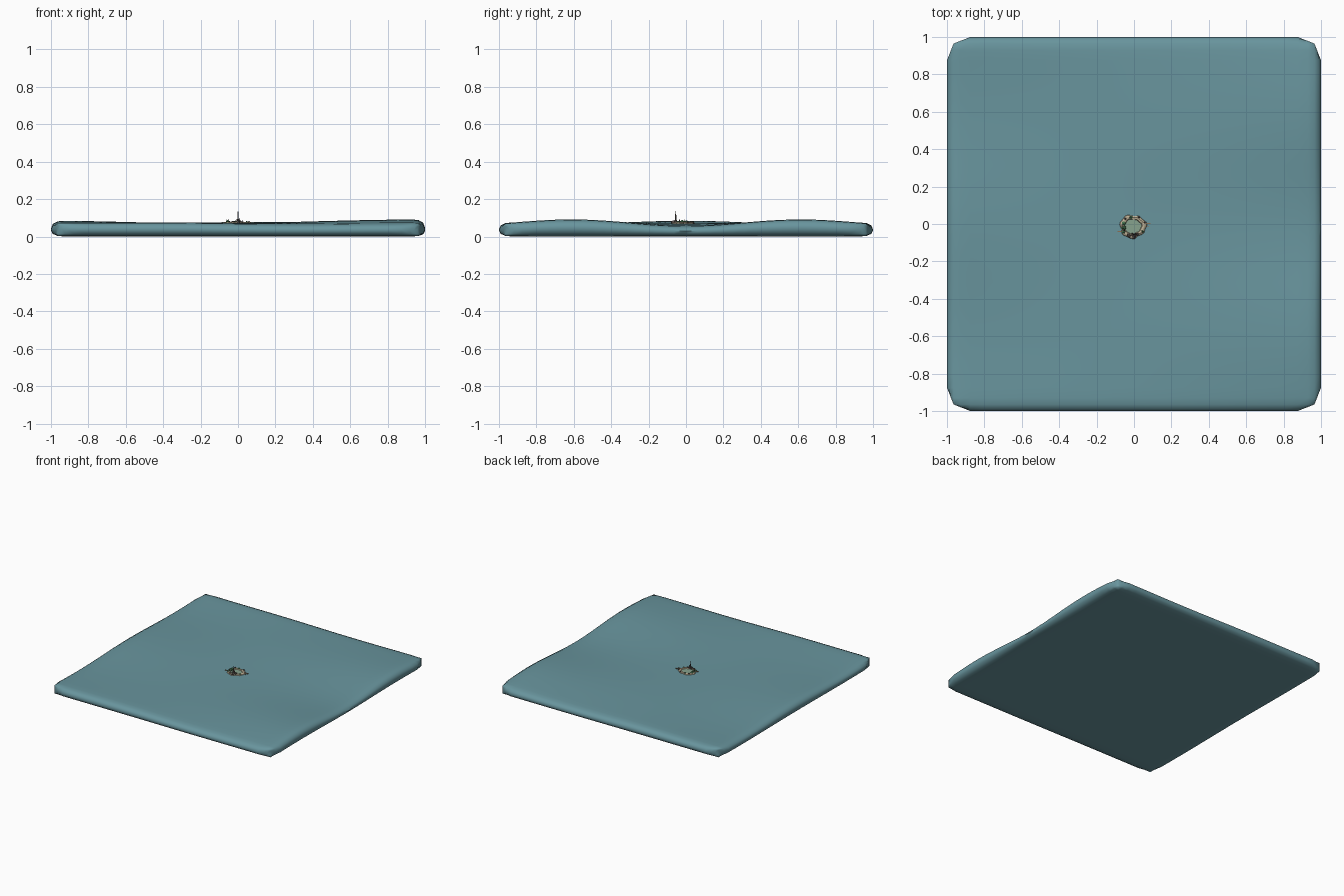
import bpy, bmesh, math, random
from mathutils import Vector, Matrix

if "Cube" in bpy.data.objects:
    bpy.data.objects.remove(bpy.data.objects["Cube"])

random.seed(4)


def material(name, rgb):
    m = bpy.data.materials.new(name)
    m.diffuse_color = (*rgb, 1)
    m.use_nodes = True
    m.node_tree.nodes["Principled BSDF"].inputs["Base Color"].default_value = m.diffuse_color
    return m


WATER = material("water", (0.14, 0.30, 0.34))
SAND = material("sand", (0.50, 0.43, 0.30))
ROCK = material("rock", (0.10, 0.08, 0.07))
GREEN = material("foliage", (0.06, 0.18, 0.08))
WOOD = material("wood", (0.25, 0.16, 0.09))
LAGOON = material("lagoon", (0.24, 0.36, 0.27))


def finish(name, bm, mat, angle=None):
    bmesh.ops.recalc_face_normals(bm, faces=bm.faces)
    me = bpy.data.meshes.new(name)
    bm.to_mesh(me)
    bm.free()
    me.materials.append(mat)
    ob = bpy.data.objects.new(name, me)
    bpy.context.collection.objects.link(ob)
    if angle:
        bpy.context.view_layer.objects.active = ob
        ob.select_set(True)
        bpy.ops.object.shade_smooth_by_angle(angle=math.radians(angle))
        ob.select_set(False)
    return ob


def swell(x, y):
    # gentle waves: a dip between two crests on the +x side, opposite on the -x side
    r = ((x + 1) / 2) ** 2
    l = ((1 - x) / 2) ** 2
    c = math.cos(math.tau * y / 1.2)
    return (0.072 + 0.004 * x * x - 0.017 * r * c + 0.008 * l * c
            + 0.0025 * math.sin(5 * (x + 0.6 * y)) * (1 - 0.3 * x * x))


# water slab: wavy top sheet and flat bottom sheet meeting at a rounded rim
bm = bmesh.new()
inner = [i / 16 for i in range(-14, 15)]
coords = [-1, -0.99, -0.965, -0.93] + inner + [0.93, 0.965, 0.99, 1]
n = len(coords)


def slab_point(x, y, top):
    d = max(abs(x), abs(y))
    t = max(0, (d - 0.875) / 0.125)
    f = math.sqrt(1 - t ** 5)
    lo, hi = sorted((abs(x), abs(y)))
    s = max(1, (0.035 * lo + 0.09 * hi) / 0.1206)      # clipped corners
    h = swell(x, y)
    rim = 0.5 * h
    z = rim + (h - rim) * f if top else rim * (1 - f)
    return (x / s, y / s, z)


for top in (True, False):
    vs = [[bm.verts.new(slab_point(x, y, top)) for y in coords] for x in coords]
    for i in range(n - 1):
        for j in range(n - 1):
            q = (vs[i][j], vs[i + 1][j], vs[i + 1][j + 1], vs[i][j + 1])
            bm.faces.new(q)
bmesh.ops.remove_doubles(bm, verts=bm.verts, dist=0.0005)
finish("water_slab", bm, WATER, 60)

# sandy ring island with an uneven shoreline
CX, CY, Z0 = -0.006, -0.013, 0.07


def shore(a, k=1.0):
    w = 1 + 0.05 * math.sin(3 * a + 1) + 0.05 * math.sin(7 * a)
    return CX + 0.072 * k * w * math.cos(a), CY + 0.063 * k * w * math.sin(a)


bm = bmesh.new()
section = [(1.03, -0.008), (0.95, 0.004), (0.82, 0.008), (0.65, 0.006), (0.52, -0.008)]
N = 36
rings = []
for i in range(N):
    a = math.tau * i / N
    rings.append([bm.verts.new((*shore(a, k), Z0 + z + random.uniform(-0.001, 0.001)))
                  for k, z in section])
for i in range(N):
    p, q = rings[i], rings[(i + 1) % N]
    for j in range(len(section)):
        m = (j + 1) % len(section)
        bm.faces.new((p[j], p[m], q[m], q[j]))
finish("sand_ring", bm, SAND)

# shallow pool inside the ring
bm = bmesh.new()
bm.faces.new([bm.verts.new((*shore(math.tau * i / N, 0.62), Z0 + 0.002)) for i in range(N)])
finish("lagoon", bm, LAGOON)


def lumps(name, mat, spots):
    # faceted boulders or bushes: angle, ring fraction, radius, height
    bm = bmesh.new()
    for deg, k, r, h in spots:
        x, y = shore(math.radians(deg), k)
        g = bmesh.ops.create_icosphere(bm, subdivisions=1, radius=1,
                matrix=Matrix.Translation((x, y, Z0 + 0.005)) @ Matrix.Diagonal((r, r, h, 1)))
        for v in g["verts"]:
            v.co += Vector([random.uniform(-0.2, 0.2) * r for _ in range(3)])
    finish(name, bm, mat)


lumps("rocks", ROCK, [(250, 0.8, 0.012, 0.010), (275, 0.8, 0.015, 0.012), (295, 0.8, 0.011, 0.009),
                      (20, 0.9, 0.007, 0.008), (60, 0.9, 0.007, 0.006), (130, 0.85, 0.009, 0.008)])
lumps("bushes", GREEN, [(160, 0.7, 0.012, 0.011), (190, 0.75, 0.013, 0.012), (215, 0.8, 0.010, 0.010),
                        (100, 0.8, 0.009, 0.008), (330, 0.85, 0.008, 0.008)])


def spike(bm, x, y, r, base, tip):
    bmesh.ops.create_cone(bm, cap_ends=True, segments=6, radius1=r, radius2=r * 0.2,
                          depth=tip - base, matrix=Matrix.Translation((x, y, (base + tip) / 2)))


# tall spire near the front with smaller pinnacles
bm = bmesh.new()
spike(bm, 0.0, -0.055, 0.0065, 0.068, 0.136)
spike(bm, 0.009, -0.053, 0.006, 0.068, 0.100)
spike(bm, -0.010, -0.052, 0.006, 0.068, 0.094)
spike(bm, -0.052, -0.035, 0.005, 0.068, 0.093)
spike(bm, -0.060, -0.010, 0.004, 0.068, 0.090)
spike(bm, 0.025, -0.050, 0.004, 0.068, 0.088)
finish("spires", bm, ROCK)

# small jetties reaching out from the shore
bm = bmesh.new()
for x, y, sx, sy in ((0.076, 0.003, 0.026, 0.006), (0.07, -0.012, 0.018, 0.004),
                     (-0.072, -0.04, 0.03, 0.005)):
    bmesh.ops.create_cube(bm, size=1, matrix=Matrix.Translation((x, y, Z0 + 0.006))
                          @ Matrix.Diagonal((sx, sy, 0.003, 1)))
    for e in (-0.4, 0.4):
        bmesh.ops.create_cube(bm, size=1, matrix=Matrix.Translation((x + e * sx, y, Z0))
                              @ Matrix.Diagonal((0.002, 0.002, 0.014, 1)))
finish("jetties", bm, WOOD)
